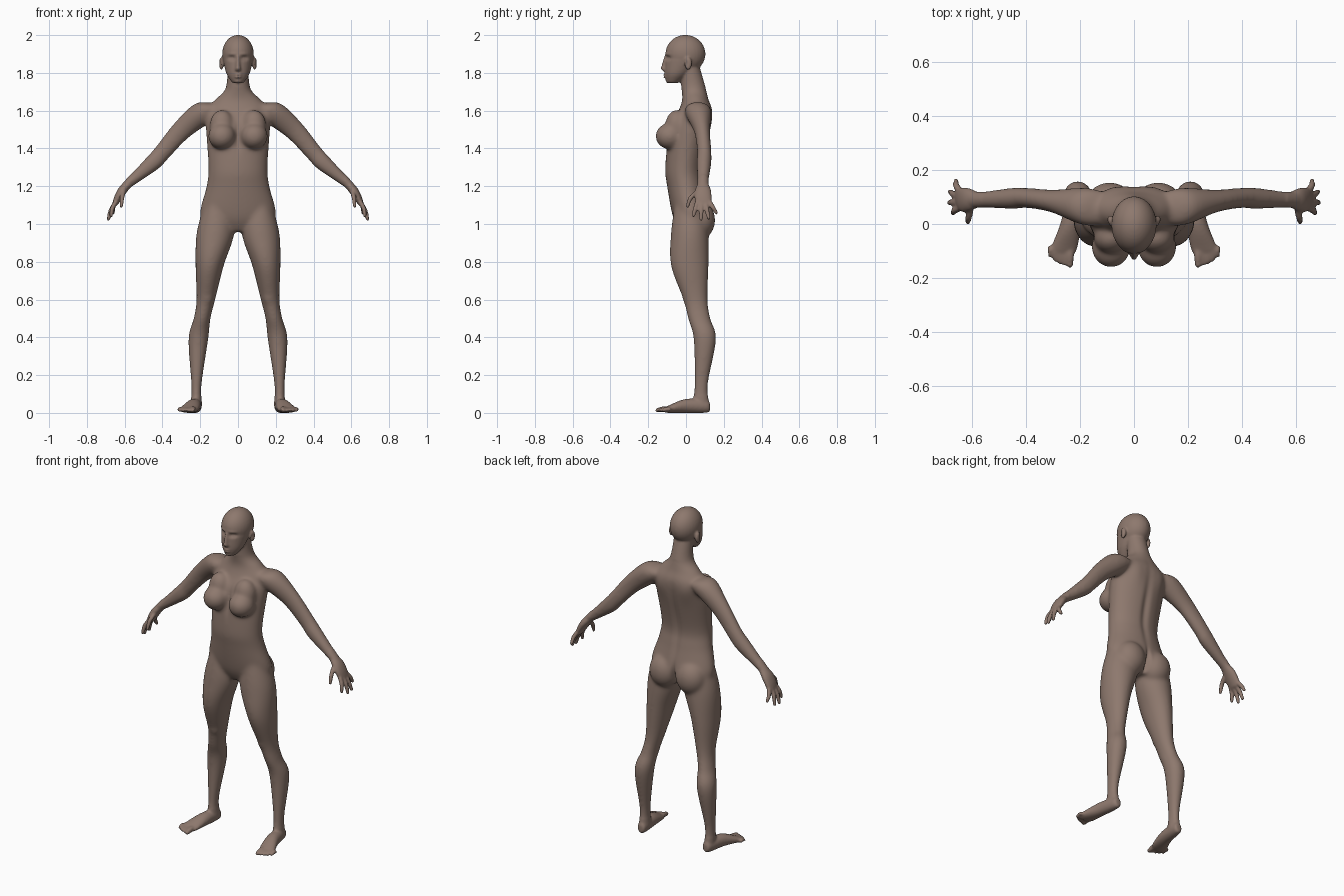
import bpy, bmesh, math
from mathutils import Vector, Matrix

if "Cube" in bpy.data.objects:
    bpy.data.objects.remove(bpy.data.objects["Cube"])

bm = bmesh.new()
UP = Vector((0, 0, 1))
FORWARD = Vector((0, -1, 0))


def mirror_signs(x):
    """Parts off the centre line are built on both sides."""
    return (1, -1) if x else (1,)


def spline(before, start, end, after, t):
    """Smooth in-between section of a loft."""
    def blend(p, q, r, s):
        slope_in, slope_out = (r - p) / 2, (s - q) / 2
        return (q + slope_in * t + (3 * (r - q) - 2 * slope_in - slope_out) * t ** 2
                + (2 * (q - r) + slope_in + slope_out) * t ** 3)
    return [blend(*values) for values in zip(before, start, end, after)]


def loft(rows, axis=UP, steps=6, count=28):
    """Closed tube through rows of (x, y, z, width radius, depth radius)."""
    padded = [rows[0], *rows, rows[-1]]
    sections = [spline(*padded[i:i + 4], step / steps)
                for i in range(len(rows) - 1) for step in range(steps)]
    sections.append(rows[-1])
    turn = Matrix.Identity(3) if axis == UP else axis.to_track_quat('Z', 'Y').to_matrix()
    for sign in mirror_signs(rows[0][0]):
        rings = []
        for x, y, z, width, depth in sections:
            ring = []
            for k in range(count):
                angle = math.tau * k / count
                offset = Vector((width * math.cos(angle), depth * math.sin(angle), 0))
                point = Vector((x, y, z)) + turn @ offset
                point.x *= sign
                ring.append(bm.verts.new(point))
            rings.append(ring)
        faces = [bm.faces.new(rings[0]), bm.faces.new(rings[-1])]
        for lower, upper in zip(rings, rings[1:]):
            for k in range(count):
                faces.append(bm.faces.new((lower[k - 1], lower[k], upper[k], upper[k - 1])))
        bmesh.ops.recalc_face_normals(bm, faces=faces)


def ball(centre, radii):
    for sign in mirror_signs(centre[0]):
        place = Matrix.Translation((centre[0] * sign, centre[1], centre[2]))
        bmesh.ops.create_uvsphere(bm, u_segments=28, v_segments=18, radius=1,
                                  matrix=place @ Matrix.Diagonal((*radii, 1)))


def digit(base, tip, radius, bend):
    """Finger or toe: a bent tube that narrows to a round tip."""
    base, tip = Vector(base), Vector(tip)
    middle = (base + tip) / 2 + Vector(bend)
    thin = radius * 0.8
    loft([(*base, radius, radius), (*middle, radius, radius), (*tip, thin, thin)],
         tip - base, count=14)
    ball(tip, (thin, thin, thin))


# torso and neck
loft([(0, .03, .96, .1, .06), (0, .03, 1.04, .2, .1), (0, 0, 1.2, .167, .1),
      (0, -.01, 1.3, .157, .1), (0, .02, 1.5, .17, .11), (0, .05, 1.6, .17, .09),
      (0, .05, 1.66, .12, .07), (0, .04, 1.72, .065, .065), (0, .02, 1.84, .055, .05)])

# chest, upper chest and seat
ball((.085, -.085, 1.465), (.073, .077, .07))
ball((.085, -.05, 1.52), (.065, .06, .085))
ball((.09, .075, 1.02), (.09, .08, .1))

# legs and knees
loft([(.11, .02, 1.1, .07, .08), (.12, .02, .95, .1, .1), (.15, .02, .78, .075, .1),
      (.17, .05, .6, .05, .065), (.19, .07, .5, .045, .06), (.21, .1, .39, .053, .06),
      (.22, .08, .15, .028, .037), (.22, .08, .04, .03, .045)])
ball((.165, .01, .615), (.035, .03, .045))

# feet
loft([(.22, .127, .03, .01, .015), (.22, .11, .035, .027, .034), (.235, 0, .037, .039, .037),
      (.26, -.09, .02, .05, .02), (.27, -.115, .014, .044, .012)], FORWARD)

# toes, shorter towards the outside
for i in range(5):
    x = .238 + .018 * i
    digit((x, -.08, .018), (x, -.15 + .002 * i * i, .014), .011 if i else .016, UP * .004)

# arms and shoulders
loft([(.12, .06, 1.615, .06, .035), (.185, .065, 1.59, .07, .064), (.3, .085, 1.495, .043, .055),
      (.4, .097, 1.38, .038, .047), (.45, .095, 1.325, .04, .045), (.575, .09, 1.218, .03, .026),
      (.61, .09, 1.185, .033, .02)], Vector((1, 0, -.9)))

# hands
loft([(.575, .09, 1.22, .025, .02), (.61, .09, 1.18, .042, .024), (.635, .09, 1.14, .046, .021),
      (.652, .095, 1.105, .04, .015)], Vector((.7, 0, -1)))

# four fingers fanned from the knuckles, then the thumb
for i in range(4):
    fan = (i - 1.3) ** 2
    digit((.645, .06 + .021 * i, 1.12), (.687 - .009 * fan, .04 + .04 * i, 1.025 + .012 * fan),
          .0125, (.007, 0, 0))
digit((.605, .06, 1.17), (.617, .008, 1.095), .0125, (.003, -.01, .005))

# skull, jaw, ears, nose, lips and chin
ball((0, -.003, 1.9), (.084, .106, .101))
loft([(0, -.07, 1.747, .03, .03), (0, -.045, 1.795, .061, .067), (0, -.01, 1.87, .08, .1)])
ball((.088, .012, 1.85), (.013, .02, .034))
loft([(0, -.104, 1.89, .008, .012), (0, -.113, 1.835, .012, .018),
      (0, -.113, 1.82, .017, .02), (0, -.108, 1.81, .014, .014)])
for height, width in ((1.79, .022), (1.778, .02)):
    ball((0, -.104, height), (width, .017, .006))
ball((0, -.09, 1.758), (.022, .018, .014))

# fuse the parts into one skin
parts = bpy.data.meshes.new("parts")
bm.to_mesh(parts)
bm.free()
body = bpy.data.objects.new("body", parts)
bpy.context.collection.objects.link(body)
fuse = body.modifiers.new("fuse", 'REMESH')
fuse.mode = 'VOXEL'
fuse.voxel_size = .006
graph = bpy.context.evaluated_depsgraph_get()
skin = bpy.data.meshes.new_from_object(body.evaluated_get(graph))
body.modifiers.clear()
body.data = skin
skin.name = "body"

# soften the joints strongly, the face, hands and feet lightly
bm = bmesh.new()
bm.from_mesh(skin)
joints = [v for v in bm.verts if .09 < v.co.z < 1.72 and abs(v.co.x) < .57]
for verts, passes in ((joints, 22), (bm.verts[:], 3)):
    for step in range(passes):
        bmesh.ops.smooth_vert(bm, verts=verts, factor=0.5,
                              use_axis_x=True, use_axis_y=True, use_axis_z=True)


def sculpt(centre, spread, push):
    """Soft dent or bump, the same on both sides."""
    for v in bm.verts:
        sign = math.copysign(1, v.co.x)
        place = (abs(v.co.x), v.co.y, v.co.z)
        distance = sum(((p - c) / s) ** 2 for p, c, s in zip(place, centre, spread))
        if distance < 8:
            v.co += Vector((push[0] * sign, push[1], push[2])) * math.exp(-distance)


# eye sockets, eyeballs, brows and mouth line
sculpt((.034, -.1, 1.878), (.018, .04, .011), (0, .014, 0))
sculpt((.034, -.1, 1.877), (.011, .04, .006), (0, -.007, 0))
sculpt((.032, -.1, 1.9), (.024, .04, .007), (0, -.004, 0))
sculpt((0, -.12, 1.784), (.02, .03, .003), (0, .006, 0))
# ear bowls
sculpt((.1, 0, 1.85), (.01, .011, .018), (-.008, 0, 0))
# spine, seat crease and breastbone
sculpt((0, .11, 1.35), (.022, .06, .2), (0, -.012, 0))
sculpt((0, .14, 1), (.012, .07, .07), (0, -.03, 0))
sculpt((0, -.1, 1.47), (.016, .06, .07), (0, .012, 0))
# shoulder blades
sculpt((.09, .13, 1.55), (.05, .04, .07), (0, .008, 0))

# flat soles and smooth shading
for v in bm.verts:
    v.co.z = max(v.co.z, 0)
for face in bm.faces:
    face.smooth = True
bm.to_mesh(skin)
bm.free()

# brown skin colour
material = bpy.data.materials.new("warm brown skin")
material.use_nodes = True
colour = (.27, .19, .155, 1)
material.diffuse_color = colour
material.node_tree.nodes["Principled BSDF"].inputs["Base Color"].default_value = colour
skin.materials.clear()
skin.materials.append(material)
